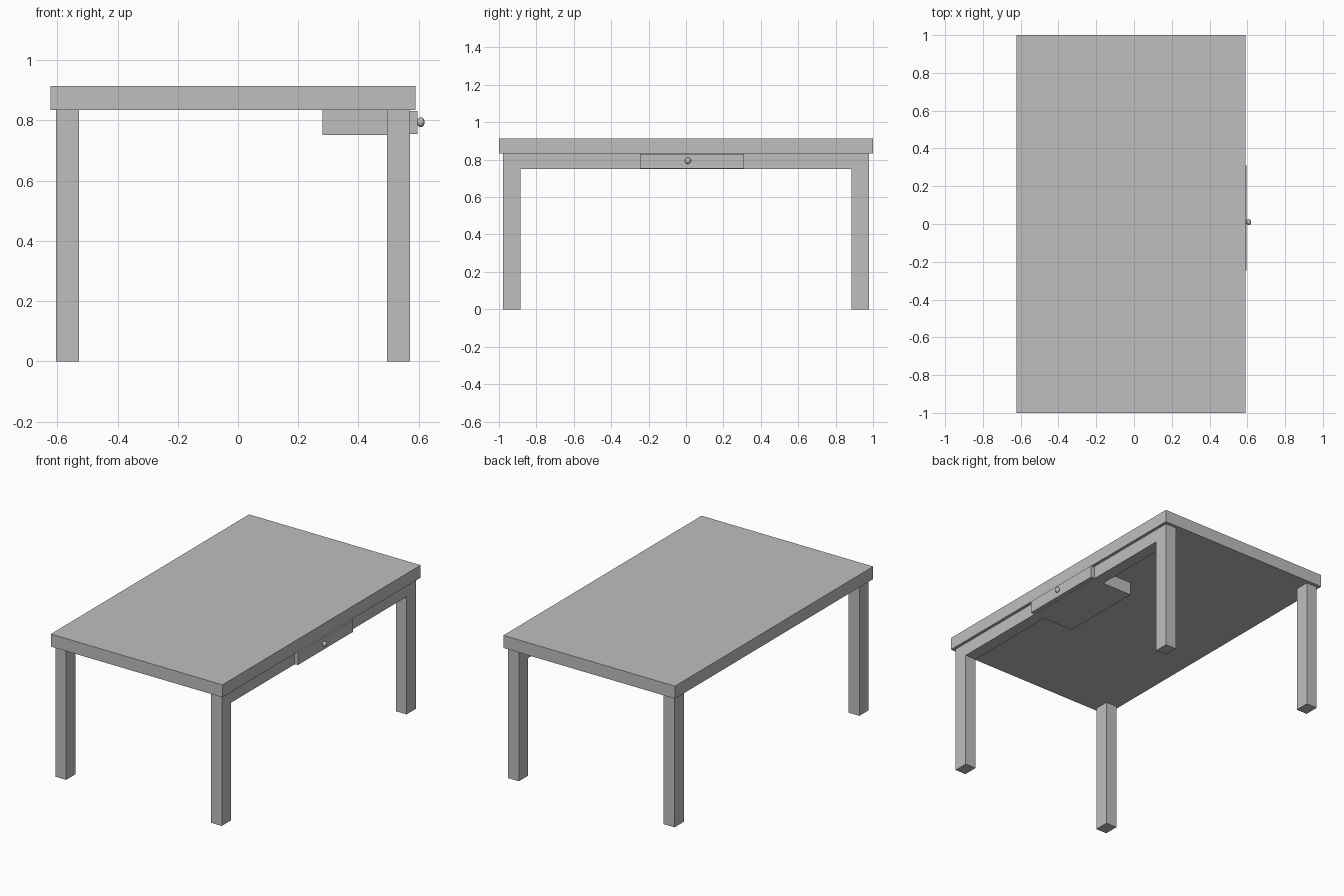
import bpy

if "Cube" in bpy.data.objects:
    bpy.data.objects.remove(bpy.data.objects["Cube"])

grey = bpy.data.materials.new("light grey")
grey.diffuse_color = (0.52, 0.52, 0.52, 1)
grey.use_nodes = True
grey.node_tree.nodes["Principled BSDF"].inputs["Base Color"].default_value = grey.diffuse_color


def box(name, x, y, z):
    """Box spanning the given (low, high) ranges."""
    spans = (x, y, z)
    bpy.ops.mesh.primitive_cube_add(size=1, location=[(a + b) / 2 for a, b in spans])
    ob = bpy.context.object
    ob.name = name
    ob.scale = [b - a for a, b in spans]
    bpy.ops.object.transform_apply(location=False, rotation=False, scale=True)
    ob.data.materials.append(grey)
    return ob


TOP_Z = 0.834
LEG_X = {"left": (-0.605, -0.528), "right": (0.495, 0.571)}
LEG_Y = {"front": (-0.979, -0.885), "back": (0.885, 0.979)}

# Table top
box("table_top", (-0.622, 0.59), (-1, 1), (TOP_Z, 0.914))

# Four legs
for side, xs in LEG_X.items():
    for end, ys in LEG_Y.items():
        box(f"{end}_{side}_leg", xs, ys, (0, TOP_Z))

# Rail along the drawer side, as thick as the legs
box("drawer_rail", LEG_X["right"], (-0.885, 0.885), (0.751, TOP_Z))

# Drawer body behind the rail and its front panel
box("drawer_body", (0.281, 0.495), (-0.247, 0.303), (0.751, TOP_Z))
box("drawer_front", (0.571, 0.596), (-0.247, 0.311), (0.754, 0.831))

# Flattened round knob
bpy.ops.mesh.primitive_uv_sphere_add(segments=24, ring_count=12, radius=1,
                                     location=(0.607, 0.01, 0.794))
knob = bpy.context.object
knob.name = "drawer_knob"
knob.scale = (0.0125, 0.0165, 0.0165)
bpy.ops.object.transform_apply(location=False, rotation=False, scale=True)
knob.data.materials.append(grey)
bpy.ops.object.shade_smooth_by_angle()
